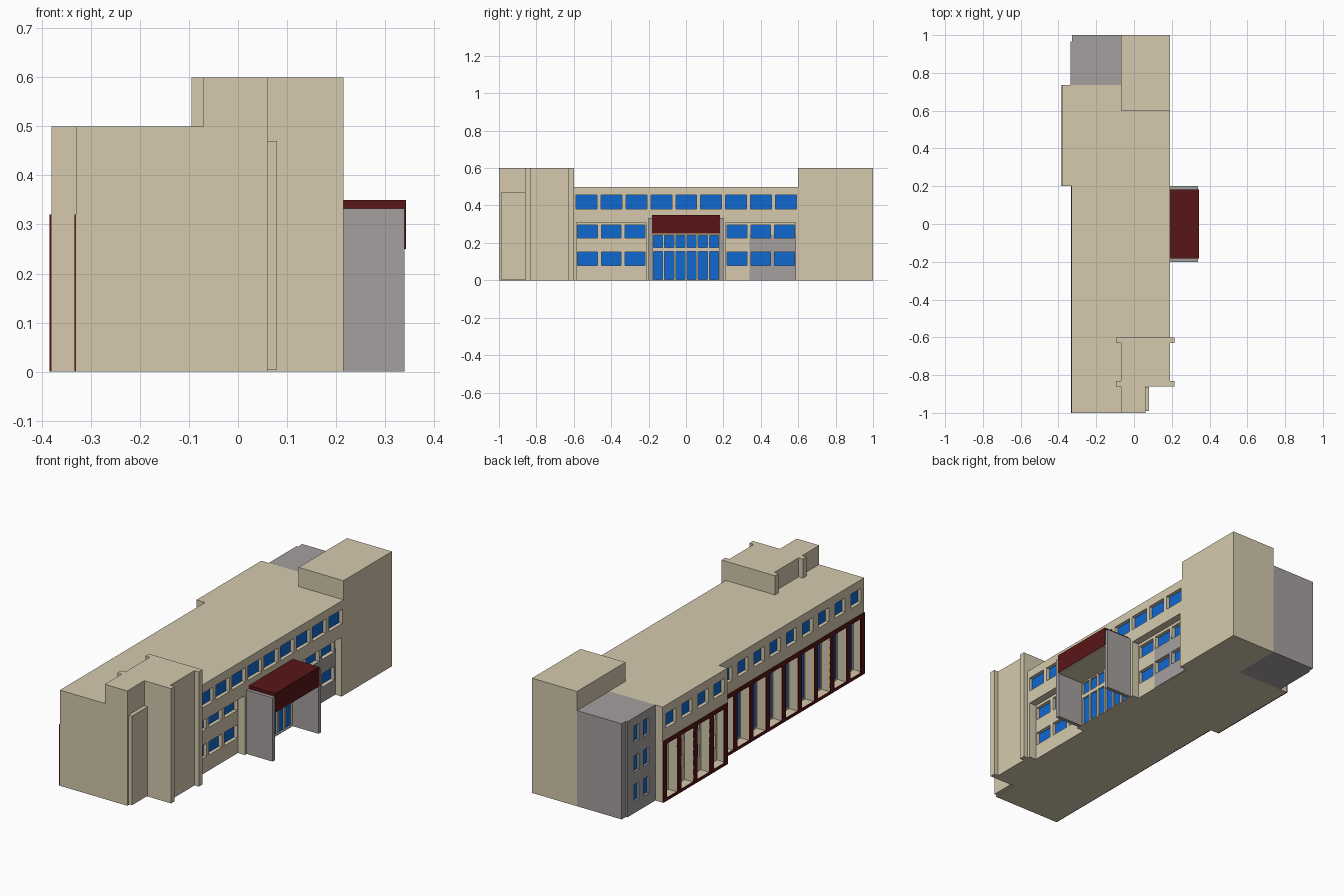
import bpy, bmesh

if "Cube" in bpy.data.objects:
    bpy.data.objects.remove(bpy.data.objects["Cube"])


def material(name, r, g, b):
    m = bpy.data.materials.new(name)
    m.diffuse_color = (r, g, b, 1)
    m.use_nodes = True
    m.node_tree.nodes["Principled BSDF"].inputs["Base Color"].default_value = m.diffuse_color
    return m


BEIGE = material("beige_wall", 0.67, 0.59, 0.43)
RED = material("dark_red_trim", 0.10, 0.008, 0.008)
BLUE = material("blue_glass", 0.005, 0.14, 0.63)
GREY = material("grey_wall", 0.38, 0.35, 0.35)


def finish(name, bm, mat):
    bmesh.ops.recalc_face_normals(bm, faces=bm.faces[:])
    me = bpy.data.meshes.new(name)
    bm.to_mesh(me)
    bm.free()
    ob = bpy.data.objects.new(name, me)
    bpy.context.collection.objects.link(ob)
    if mat:
        me.materials.append(mat)
    return ob


def boxes(name, items, mat):
    """One object from boxes given as (x0, x1, y0, y1, z0, z1)."""
    bm = bmesh.new()
    for x0, x1, y0, y1, z0, z1 in items:
        vs = bmesh.ops.create_cube(bm, size=1)["verts"]
        for v in vs:
            v.co = (x1 if v.co.x > 0 else x0,
                    y1 if v.co.y > 0 else y0,
                    z1 if v.co.z > 0 else z0)
    return finish(name, bm, mat)


def prism(name, outline, height, mat):
    bm = bmesh.new()
    f = bm.faces.new([bm.verts.new((x, y, 0)) for x, y in outline])
    top = bmesh.ops.extrude_face_region(bm, geom=[f])["geom"]
    for v in top:
        if isinstance(v, bmesh.types.BMVert):
            v.co.z = height
    return finish(name, bm, mat)


def cut(ob, items):
    cutter = boxes("cutter", items, None)
    cutter.hide_render = True
    mod = ob.modifiers.new("openings", "BOOLEAN")
    mod.operation = "DIFFERENCE"
    mod.solver = "EXACT"
    mod.object = cutter
    bpy.context.view_layer.objects.active = ob
    bpy.ops.object.modifier_apply(modifier=mod.name)
    bpy.data.objects.remove(cutter)


def windows(centers, width, rows, wall_x, side, depth=0.022):
    """Opening and pane boxes in a wall facing +x (side=1) or -x (side=-1)."""
    holes, panes = [], []
    for c in centers:
        for z0, z1 in rows:
            y0, y1 = c - width / 2, c + width / 2
            back = wall_x - side * depth
            a, b = sorted((back, wall_x + side * 0.01))
            holes.append((a, b, y0, y1, z0, z1))
            a, b = sorted((back - side * 0.003, back + side * 0.003))
            panes.append((a, b, y0, y1, z0, z1))
    return holes, panes


# main block with the wider rear-left section
hull = prism("main_block", [(-.33, -1), (-.07, -1), (-.07, -.6), (.19, -.6), (.19, .6),
                            (-.07, .6), (-.07, .735), (-.38, .735), (-.38, .2), (-.33, .2)],
             0.5, BEIGE)

# recessed lower facades, east and west
cut(hull, [(.15, .25, -.585, -.215, -.01, .31),
           (.15, .25, .215, .585, -.01, .31),
           (-.40, -.28, -.985, .185, .012, .30),
           (-.42, -.33, .215, .72, .012, .30)])

# window layout
PITCH = 0.1333
TOP = [(.38, .455)]
LOW = [(.08, .15), (.225, .295)]
east_top = windows([-.532 + PITCH * i for i in range(9)], .112, TOP, .19, 1)
east_low = windows([s * c for s in (-1, 1) for c in (.273, .4, .527)], .106, LOW, .15, 1)
main_bays = [.133 - PITCH * i for i in range(9)]
side_bays = [.2675 + PITCH * i for i in range(4)]
west_top = windows(main_bays, .085, TOP, -.33, -1)
west_top_side = windows([c for c in side_bays], .085, TOP, -.38, -1)
west_tall = windows([c for c in main_bays], .088, [(.02, .29)], -.28, -1, .006)
west_low_side = windows(side_bays, .08, LOW, -.33, -1, .012)
entrance = windows([-.149 + .0597 * i for i in range(6)], .049,
                   [(.005, .155), (.176, .24)], .19, 1, .012)
# the first rear bay of the main block sits against the step, so keep it clear
west_top[0][0] = (-.352, -.308, .09, .175, .38, .455)
for name, (holes, panes) in {
        "east_upper_windows": east_top, "east_lower_windows": east_low,
        "west_upper_windows": west_top, "west_side_upper_windows": west_top_side,
        "west_tall_windows": west_tall, "west_side_lower_windows": west_low_side,
        "entrance_glazing": entrance}.items():
    cut(hull, holes)
    boxes(name, panes, BLUE)

# grey wall panel beside the entrance
panel = boxes("grey_wall_panel", [(.14, .153, .34, .585, 0, .245)], GREY)
cut(panel, east_low[0])

# west fins with red faces and red trim around the bays
fins, faces = [], []
for front, y_lo, y_hi, n in ((-.33, -1, .2, 9), (-.38, .2, .735, 4)):
    step = (y_hi - y_lo) / n
    for i in range(n + 1):
        y = min(max(y_lo + step * i, y_lo + .015), y_hi - .015)
        if 0 < i < n:
            fins.append((front, front + .052, y - .015, y + .015, .01, .302))
        faces.append((front - .004, front + .002, y - .015, y + .015, 0, .302))
    faces.append((front - .004, front + .002, y_lo, y_hi, .298, .32))
    faces.append((front - .004, front + .002, y_lo, y_hi, 0, .014))
boxes("west_fins", fins, BEIGE)
boxes("west_red_trim", faces, RED)

# front stair tower with its projecting ribs
prism("stair_tower", [(-.07, -1), (.06, -1), (.06, -.86), (.215, -.86), (.215, -.83),
                      (.19, -.83), (.19, -.63), (.215, -.63), (.215, -.6), (-.095, -.6),
                      (-.095, -.63), (-.07, -.63), (-.07, -.83), (-.095, -.83),
                      (-.095, -.86), (-.07, -.86)], 0.6, BEIGE)
boxes("tower_side_panel", [(.055, .08, -.99, -.862, .004, .47)], BEIGE)

# rear tower
boxes("rear_tower", [(-.07, .19, .6, 1, 0, .6)], BEIGE)

# grey rear wing
wing = prism("grey_wing", [(-.07, .735), (-.07, 1), (-.328, 1), (-.328, .965),
                           (-.337, .965), (-.337, .735)], 0.5, GREY)
holes, panes = windows([.81, .89], .045, [(.06, .15), (.215, .3), (.37, .455)], -.337, -1, .015)
cut(wing, holes)
boxes("wing_windows", panes, BLUE)

# entrance canopy on two side walls
boxes("canopy_side_walls", [(.185, .34, s * .19 - .01, s * .19 + .01, 0, .333)
                            for s in (-1, 1)], GREY)
boxes("canopy", [(.185, .343, -.182, .182, .25, .35)], RED)
boxes("canopy_soffit", [(.185, .34, -.18, .18, .246, .251)], BEIGE)
